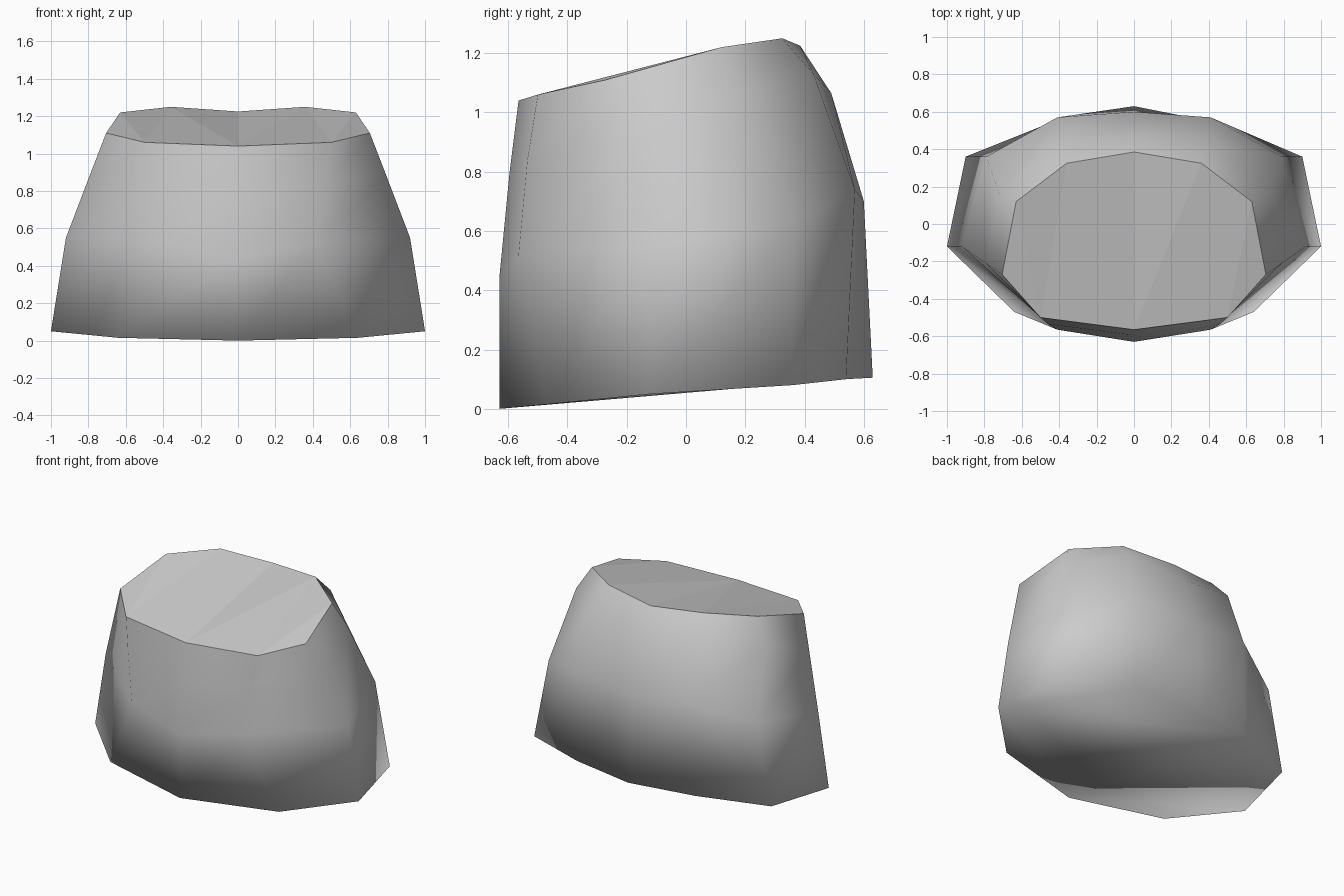
import bpy, bmesh

cube = bpy.data.objects.get("Cube")
if cube:
    bpy.data.objects.remove(cube, do_unlink=True)

# One plain grey for the whole block
grey = bpy.data.materials.new("plain grey")
grey.use_nodes = True
colour = (0.6, 0.6, 0.6, 1)
grey.diffuse_color = colour
grey.node_tree.nodes["Principled BSDF"].inputs["Base Color"].default_value = colour

# Half outlines from front centre round the left side to back centre
bottom = [(0, -0.63, 0), (0.64, -0.47, 0.015), (1, -0.12, 0.05),
          (0.9, 0.36, 0.08), (0.45, 0.54, 0.10), (0, 0.63, 0.105)]
middle = [(0, -0.63, 0.44), (0.41, -0.565, 0.52), (0.92, -0.12, 0.55),
          (0.79, 0.36, 0.63), (0.41, 0.57, 0.74), (0, 0.60, 0.70)]
shoulder = [(0, -0.595, 0.80), (0.46, -0.535, 0.84), (0.79, -0.21, 0.89),
            (0.72, 0.16, 1.07), (0.40, 0.43, 1.13), (0, 0.49, 1.065)]
top = [(0, -0.565, 1.04), (0.5, -0.5, 1.06), (0.705, -0.27, 1.11),
       (0.63, 0.12, 1.22), (0.36, 0.325, 1.25), (0, 0.385, 1.225)]


def full_ring(half):
    """Mirror a half outline across x = 0 into a closed ring."""
    return half + [(-x, y, z) for x, y, z in reversed(half[1:-1])]


bm = bmesh.new()
rings = [[bm.verts.new(p) for p in full_ring(h)] for h in (bottom, middle, shoulder, top)]
n = len(rings[0])

# Smooth side walls
for low, high in zip(rings, rings[1:]):
    for i in range(n):
        j = (i + 1) % n
        bm.faces.new((low[i], low[j], high[j], high[i])).smooth = True

# Rounded-looking underside, and a flat slanted top with a hard rim
bm.faces.new(reversed(rings[0])).smooth = True
cap = bm.faces.new(rings[-1])
cap.smooth = False
for edge in cap.edges:
    edge.smooth = False
bmesh.ops.triangulate(bm, faces=[cap])

bm.normal_update()
mesh = bpy.data.meshes.new("tapered_block")
bm.to_mesh(mesh)
bm.free()
mesh.materials.append(grey)
block = bpy.data.objects.new("tapered_block", mesh)
bpy.context.collection.objects.link(block)
